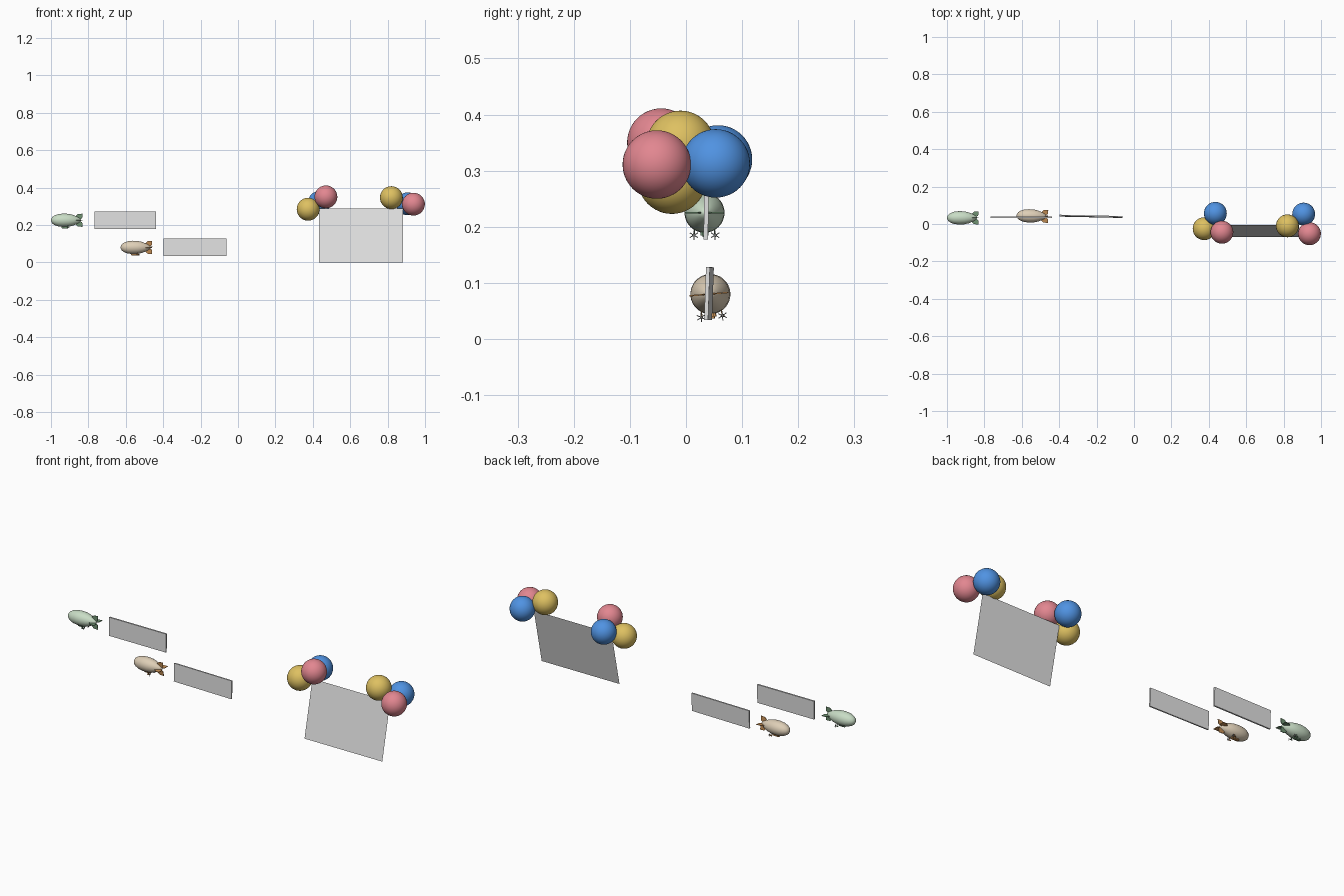
import bpy, bmesh
from math import radians, pi
from mathutils import Matrix, Vector

cube = bpy.data.objects.get("Cube")
if cube:
    bpy.data.objects.remove(cube, do_unlink=True)


def material(name, r, g, b):
    m = bpy.data.materials.new(name)
    m.use_nodes = True
    m.diffuse_color = (r, g, b, 1)
    bsdf = next(n for n in m.node_tree.nodes if n.type == 'BSDF_PRINCIPLED')
    bsdf.inputs["Base Color"].default_value = (r, g, b, 1)
    return m


red = material("rose_red", .76, .24, .28)
yellow = material("mustard_yellow", .73, .53, .12)
blue = material("sky_blue", .08, .29, .76)
green = material("pale_green", .58, .72, .56)
dark_green = material("dark_green", .16, .29, .17)
tan = material("pale_tan", .73, .62, .47)
orange = material("burnt_orange", .55, .27, .09)
light_grey = material("light_grey", .75, .75, .75)
dark_grey = material("dark_grey", .2, .2, .2)


def finish(name, bm, mat, matrix=Matrix(), smooth=False):
    bmesh.ops.recalc_face_normals(bm, faces=bm.faces)
    mesh = bpy.data.meshes.new(name)
    bm.to_mesh(mesh)
    bm.free()
    mesh.materials.append(mat)
    if smooth:
        mesh.shade_smooth()
    ob = bpy.data.objects.new(name, mesh)
    ob.matrix_world = matrix
    bpy.context.collection.objects.link(ob)
    return ob


def add_box(bm, center, size, turn=Matrix()):
    m = turn @ Matrix.Translation(center) @ Matrix.Diagonal((*size, 1))
    bmesh.ops.create_cube(bm, size=1, matrix=m)


def balloon(name, mat, center):
    bm = bmesh.new()
    bmesh.ops.create_uvsphere(bm, u_segments=48, v_segments=24, radius=.061)
    finish(name, bm, mat, Matrix.Translation(center), True)


def airship(name, matrix, hull_mat, trim_mat):
    # Hull: half profile spun around the long axis
    profile = [(-.085, 0), (-.083, .009), (-.077, .018), (-.065, .026), (-.046, .033),
               (-.02, .0357), (.008, .0345), (.032, .029), (.053, .02), (.068, .011),
               (.075, .004), (.076, 0)]
    bm = bmesh.new()
    verts = [bm.verts.new((x, 0, r)) for x, r in profile]
    edges = [bm.edges.new(pair) for pair in zip(verts, verts[1:])]
    bmesh.ops.spin(bm, geom=verts + edges, cent=(0, 0, 0), axis=(1, 0, 0),
                   angle=2 * pi, steps=32, use_merge=True)
    bmesh.ops.remove_doubles(bm, verts=bm.verts, dist=.0001)
    finish(name + "_hull", bm, hull_mat, matrix, True)

    # Four tail fins
    bm = bmesh.new()
    outline = [(.042, .016), (.06, .034), (.084, .035), (.082, .012), (.07, .005)]
    for i in range(4):
        turn = Matrix.Rotation(i * pi / 2, 4, 'X')
        face = bm.faces.new([bm.verts.new(turn @ Vector((x, -.0012, z))) for x, z in outline])
        side = bmesh.ops.extrude_face_region(bm, geom=[face])["geom"]
        moved = [v for v in side if isinstance(v, bmesh.types.BMVert)]
        bmesh.ops.translate(bm, verts=moved, vec=turn @ Vector((0, .0024, 0)))
    finish(name + "_tail_fins", bm, trim_mat, matrix)

    # Cabin under the hull
    bm = bmesh.new()
    add_box(bm, (-.01, 0, -.037), (.04, .014, .013))
    bmesh.ops.bevel(bm, geom=bm.edges[:], offset=.003, segments=2, affect='EDGES')
    finish(name + "_cabin", bm, trim_mat, matrix)

    # Engines with struts and propellers
    engines, blades = bmesh.new(), bmesh.new()
    for s in (-1, 1):
        center = Vector((.008, s * .019, -.04))
        bmesh.ops.create_cone(engines, cap_ends=True, segments=12, radius1=.003,
                              radius2=.0022, depth=.014, matrix=Matrix.Translation(center)
                              @ Matrix.Rotation(pi / 2, 4, 'Y'))
        add_box(engines, (.006, s * .018, -.034), (.004, .002, .012))
        for i in range(3):
            turn = Matrix.Translation(center) @ Matrix.Rotation(i * pi / 3, 4, 'X')
            add_box(blades, (.008, 0, 0), (.001, .0016, .017), turn)
    finish(name + "_engines", engines, trim_mat, matrix)
    finish(name + "_propellers", blades, dark_grey, matrix)


def banner(name, center, size, lean, yaw):
    bm = bmesh.new()
    add_box(bm, (0, 0, 0), size)
    turn = Matrix.Rotation(radians(yaw), 4, 'Z') @ Matrix.Rotation(radians(lean), 4, 'X')
    finish(name, bm, light_grey, Matrix.Translation(center) @ turn)


# Two airships, each trailed by a banner
airship("green_airship", Matrix.Translation((-.915, .033, .225)), green, dark_green)
airship("tan_airship", Matrix.Translation((-.543, .043, .08))
        @ Matrix.Rotation(radians(-1.5), 4, 'Z') @ Matrix.Rotation(radians(5), 4, 'X'),
        tan, orange)
banner("upper_banner", (-.603, .036, .225), (.328, .008, .096), -1, 0)
banner("lower_banner", (-.23, .041, .081), (.337, .007, .094), -2, -1.2)

# Leaning sheet hung from the balloons
bm = bmesh.new()
bm.faces.new([bm.verts.new(p) for p in ((.433, -.07, 0), (.882, -.07, 0),
                                        (.882, -.005, .288), (.433, -.005, .288))])
finish("hanging_sheet", bm, light_grey)

# Balloon clusters at both upper corners
balloon("right_yellow_balloon", yellow, (.375, -.025, .284))
balloon("right_blue_balloon", blue, (.435, .057, .32))
balloon("right_red_balloon", red, (.47, -.044, .35))
balloon("left_yellow_balloon", yellow, (.82, -.01, .346))
balloon("left_blue_balloon", blue, (.907, .053, .313))
balloon("left_red_balloon", red, (.938, -.052, .311))
